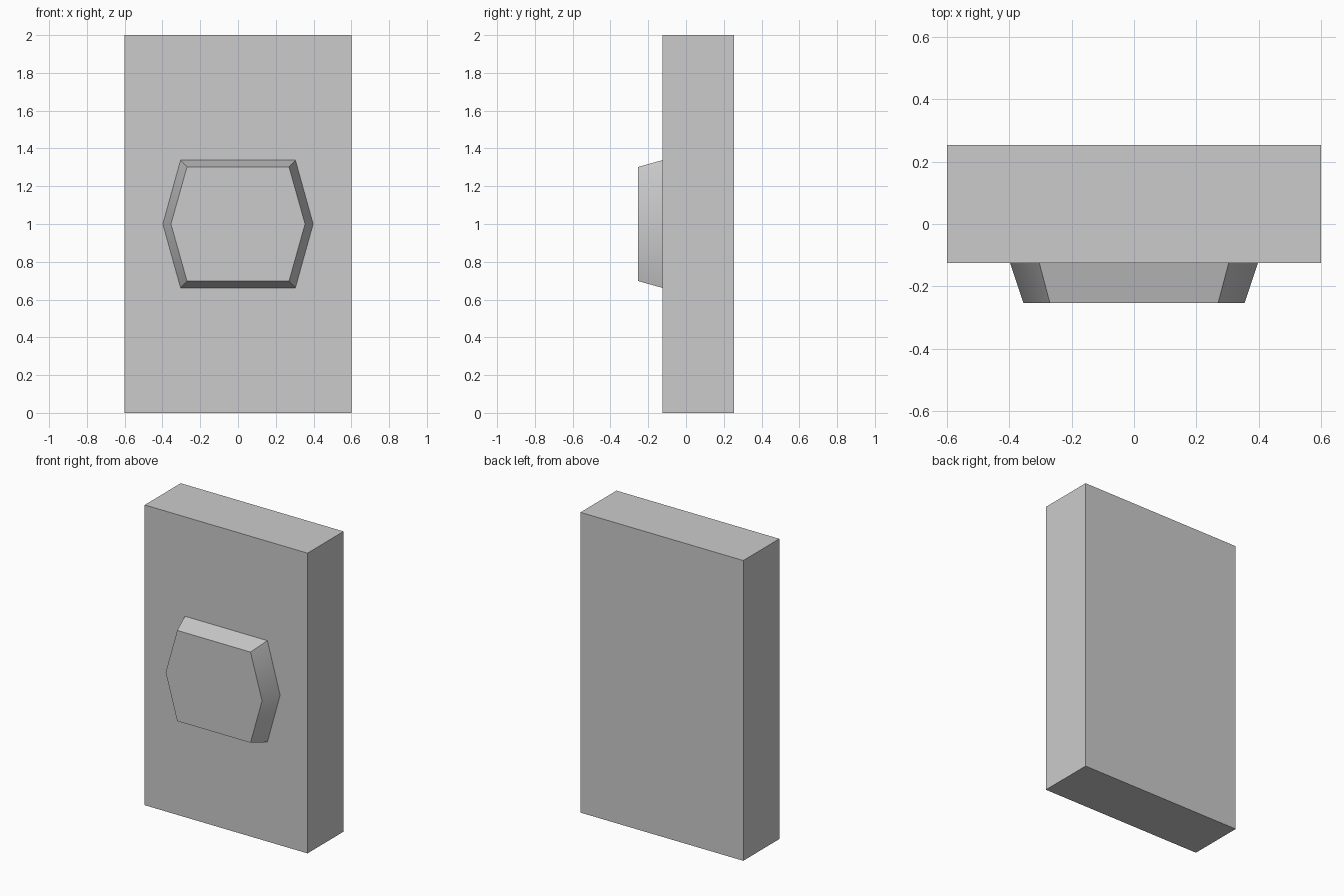
import bpy, bmesh
from math import radians

if "Cube" in bpy.data.objects:
    bpy.data.objects.remove(bpy.data.objects["Cube"])

FRONT, BACK, BOSS_FRONT = -0.125, 0.254, -0.254


def make_object(name, bm):
    bmesh.ops.recalc_face_normals(bm, faces=bm.faces)
    mesh = bpy.data.meshes.new(name)
    bm.to_mesh(mesh)
    bm.free()
    obj = bpy.data.objects.new(name, mesh)
    bpy.context.collection.objects.link(obj)
    return obj


def loft(name, rings):
    """Closed solid between two rings of equal length."""
    bm = bmesh.new()
    a, b = [[bm.verts.new(p) for p in ring] for ring in rings]
    n = len(a)
    bm.faces.new(a)
    bm.faces.new(b)
    for i in range(n):
        j = (i + 1) % n
        bm.faces.new((a[i], a[j], b[j], b[i]))
    return make_object(name, bm)


def rect(y):
    return [(-0.6, y, 0), (0.6, y, 0), (0.6, y, 2), (-0.6, y, 2)]


def hexagon(y, tip, corner, half_height):
    return [(tip, y, 1), (corner, y, 1 + half_height), (-corner, y, 1 + half_height),
            (-tip, y, 1), (-corner, y, 1 - half_height), (corner, y, 1 - half_height)]


# Upright slab
loft("slab", [rect(FRONT), rect(BACK)])

# Tapered hexagonal boss on the front, side facets blended at the tips
boss = loft("hex_boss", [hexagon(FRONT, 0.398, 0.304, 0.338),
                         hexagon(BOSS_FRONT, 0.355, 0.27, 0.302)])
boss.data.shade_smooth()
boss.data.set_sharp_from_angle(angle=radians(40))
